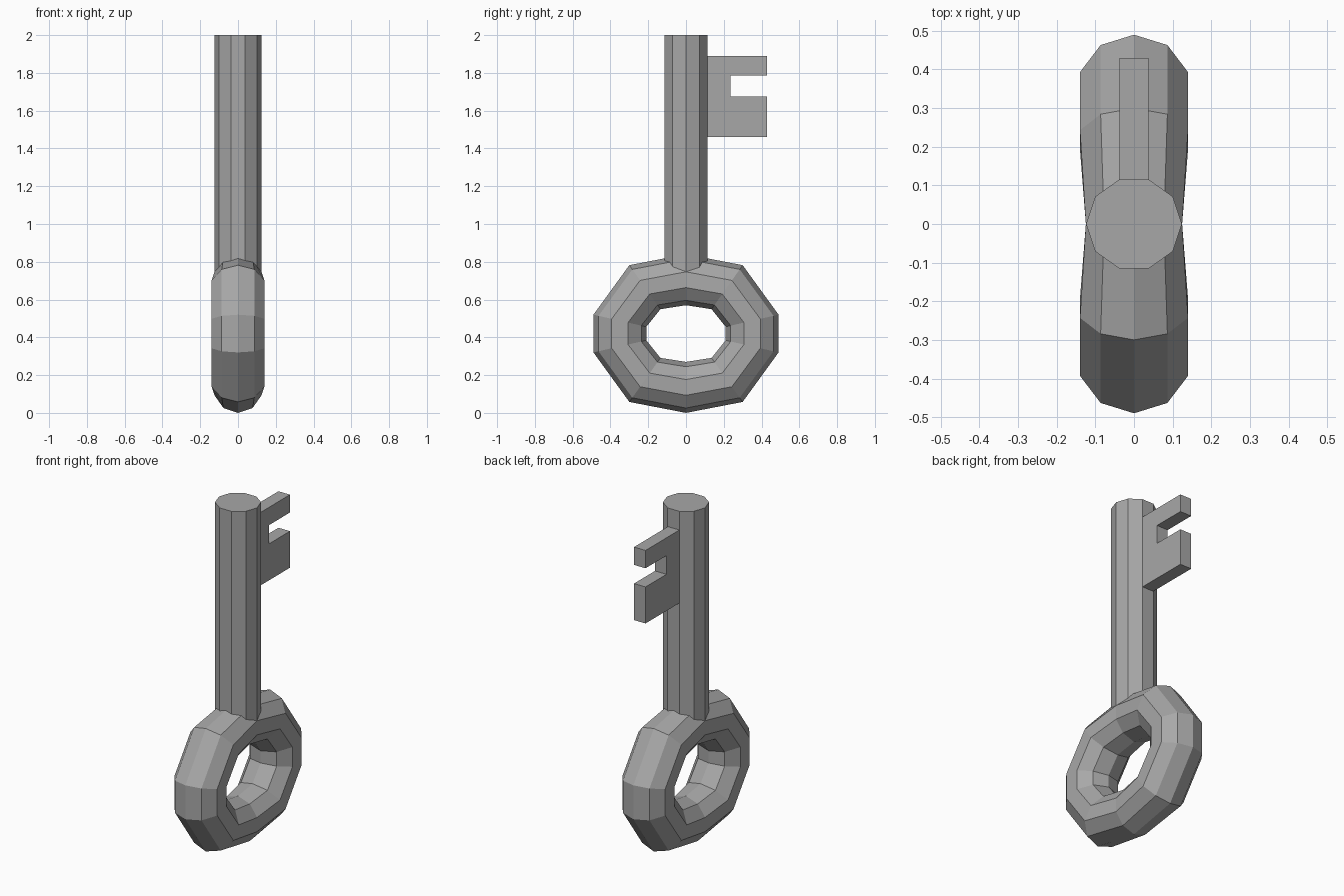
import bpy
import bmesh
from math import sin, cos, pi

cube = bpy.data.objects.get("Cube")
if cube:
    bpy.data.objects.remove(cube, do_unlink=True)

grey = bpy.data.materials.new("grey_metal")
grey.use_nodes = True
colour = (0.39, 0.39, 0.39, 1)
grey.diffuse_color = colour
grey.node_tree.nodes["Principled BSDF"].inputs["Base Color"].default_value = colour


def finish(name, bm):
    bmesh.ops.recalc_face_normals(bm, faces=bm.faces)
    mesh = bpy.data.meshes.new(name)
    bm.to_mesh(mesh)
    bm.free()
    mesh.materials.append(grey)
    obj = bpy.data.objects.new(name, mesh)
    bpy.context.collection.objects.link(obj)
    return obj


def bridge(bm, a, b):
    n = len(a)
    for i in range(n):
        bm.faces.new((a[i], a[(i + 1) % n], b[(i + 1) % n], b[i]))


# Ring handle: ten-sided sections around a flattened ten-sided loop
# Each section: outer y, outer z, inner y, inner z, half thickness
quarter = [(0.49, 0.10, 0.21, 0.036, 0.147),
           (0.30, 0.362, 0.135, 0.129, 0.147),
           (0.0, 0.42, 0.0, 0.15, 0.131)]


def flip(s, fy, fz):
    return (s[0] * fy, s[1] * fz, s[2] * fy, s[3] * fz, s[4])


half = quarter + [flip(s, -1, 1) for s in reversed(quarter[:2])]
sections = half + [flip(s, -1, -1) for s in half]

SIDES = 10
RING_Z = 0.42
bm = bmesh.new()
loops = []
for oy, oz, iy, iz, thick in sections:
    loop = []
    for k in range(SIDES):
        a = 2 * pi * k / SIDES
        t = (1 - cos(a)) / 2
        loop.append(bm.verts.new((thick * sin(a),
                                  oy + (iy - oy) * t,
                                  RING_Z + oz + (iz - oz) * t)))
    loops.append(loop)
for i, loop in enumerate(loops):
    bridge(bm, loop, loops[(i + 1) % len(loops)])
finish("ring_handle", bm)

# Shaft: ten-sided rod sunk into the ring
bm = bmesh.new()
rings = [[bm.verts.new((0.124 * cos(2 * pi * k / SIDES),
                        0.121 * sin(2 * pi * k / SIDES), z))
          for k in range(SIDES)] for z in (0.71, 2.0)]
bridge(bm, *rings)
for ring in rings:
    bm.faces.new(ring)
finish("shaft", bm)

# Bit: notched plate at the back of the shaft
outline = [(0.09, 1.46), (0.43, 1.46), (0.43, 1.675), (0.235, 1.675),
           (0.235, 1.785), (0.43, 1.785), (0.43, 1.89), (0.09, 1.89)]
bm = bmesh.new()
sides = [[bm.verts.new((x, y, z)) for y, z in outline] for x in (-0.0375, 0.0375)]
bridge(bm, *sides)
for side in sides:
    bm.faces.new(side)
finish("key_bit", bm)
